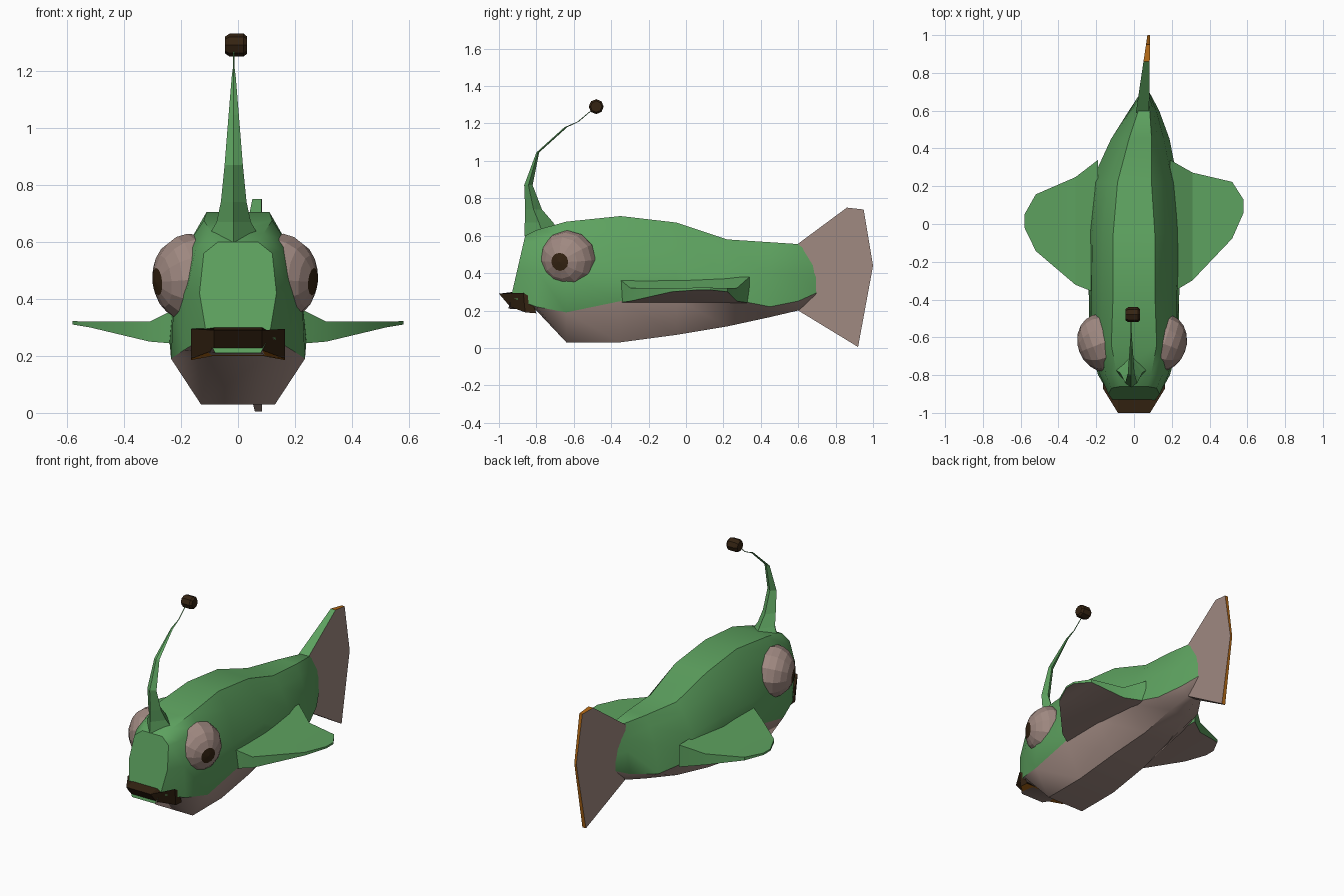
import bpy
import bmesh
import math
from mathutils import Matrix, Vector

if "Cube" in bpy.data.objects:
    bpy.data.objects.remove(bpy.data.objects["Cube"], do_unlink=True)


def make_material(name, rgb):
    mat = bpy.data.materials.new(name)
    mat.use_nodes = True
    colour = (*rgb, 1)
    mat.diffuse_color = colour
    mat.node_tree.nodes["Principled BSDF"].inputs["Base Color"].default_value = colour
    return mat


MATERIALS = [
    make_material("skin green", (0.11, 0.36, 0.115)),
    make_material("belly pink", (0.35, 0.25, 0.22)),
    make_material("dark brown", (0.035, 0.017, 0.006)),
    make_material("orange", (0.45, 0.14, 0.008)),
]
GREEN, PINK, BROWN, ORANGE = range(len(MATERIALS))


def finish(name, bm, smooth_angle=None):
    """Turn a bmesh into a named object carrying the shared palette."""
    mesh = bpy.data.meshes.new(name)
    bm.to_mesh(mesh)
    bm.free()
    for mat in MATERIALS:
        mesh.materials.append(mat)
    obj = bpy.data.objects.new(name, mesh)
    bpy.context.collection.objects.link(obj)
    if smooth_angle:
        bpy.ops.object.select_all(action="DESELECT")
        obj.select_set(True)
        bpy.context.view_layer.objects.active = obj
        bpy.ops.object.shade_smooth_by_angle(angle=math.radians(smooth_angle))
    return obj


def loft(name, rings, strip_colours, cap_colour, smooth_angle=None):
    """Skin a row of equal rings; each lengthwise strip has one colour."""
    bm = bmesh.new()
    rows = [[bm.verts.new(p) for p in ring] for ring in rings]
    count = len(rows[0])
    for a, b in zip(rows, rows[1:]):
        for j in range(count):
            k = (j + 1) % count
            face = bm.faces.new((a[j], a[k], b[k], b[j]))
            face.material_index = strip_colours[j]
    for cap in (rows[0], rows[-1]):
        bm.faces.new(cap).material_index = cap_colour
    bmesh.ops.recalc_face_normals(bm, faces=bm.faces)
    return finish(name, bm, smooth_angle)


def bend(y):
    """Sideways sweep of the rear body."""
    return 0.06 * min(max((y - 0.2) / 0.45, 0), 1)


# Body: y, then half-section (width, height) from crown to keel
SECTIONS = [
    (-.86, (.07, .6), (.12, .56), (.135, .42), (.11, .27), (.08, .21)),
    (-.8, (.09, .63), (.15, .57), (.18, .42), (.19, .22), (.1, .2)),
    (-.64, (.12, .675), (.17, .6), (.225, .4), (.235, .19), (.13, .03)),
    (-.35, (.11, .705), (.17, .6), (.225, .4), (.24, .25), (.13, .03)),
    (-.05, (.11, .67), (.165, .58), (.22, .42), (.25, .26), (.12, .07)),
    (.22, (.09, .58), (.14, .52), (.2, .4), (.23, .265), (.09, .115)),
    (.45, (.06, .565), (.09, .5), (.125, .4), (.155, .22), (.06, .165)),
    (.6, (.03, .555), (.05, .47), (.065, .39), (.08, .25), (.03, .2)),
    (.71, (.01, .46), (.012, .43), (.015, .38), (.015, .3), (.01, .29)),
]
body_rings = []
for index, (y, *half) in enumerate(SECTIONS):
    lean = 0.23 if index == 0 else 0
    crown = half[0][1]
    right = [(bend(y) + w, y + lean * (z - crown), z) for w, z in half]
    left = [(bend(y) - w, y + lean * (z - crown), z) for w, z in reversed(half)]
    body_rings.append(right + left)
loft("body", body_rings, [GREEN] * 3 + [PINK] * 3 + [GREEN] * 4, GREEN, 40)

# Tail fin: a tapering blade with a bright trailing edge
TAIL = [(.59, .55), (.86, .75), (.95, .74), (1, .44), (.92, .005), (.6, .2)]
tail_rings = []
for side in (-1, 1):
    ring = []
    for y, z in TAIL:
        t = (y - 0.59) / 0.41
        ring.append((0.045 + 0.033 * t + side * (0.035 - 0.028 * t), y, z))
    tail_rings.append(ring)
loft("tail_fin", tail_rings, [GREEN] + [ORANGE] * 3 + [PINK] * 2, PINK)

# Side fins: stations of x, front y, back y, top z, bottom z
FIN = [
    (.19, -.37, .34, .38, .24),
    (.31, -.31, .26, .32, .25),
    (.52, -.11, .19, .32, .3),
    (.58, .02, .09, .322, .31),
]
for side, name in ((1, "left_fin"), (-1, "right_fin")):
    fin_rings = []
    for x, front, back, top, low in FIN:
        shift = side * 0.1 * (x - 0.19)
        fin_rings.append([
            (side * x, front + shift, top), (side * x, back + shift, top),
            (side * x, back + shift, low), (side * x, front + shift, low)])
    loft(name, fin_rings, [GREEN, GREEN, PINK, GREEN], GREEN, 25)

# Mouth: lips wrapped across the snout with a bright underside
MIDDLE = [(-1, .29), (-.92, .3), (-.82, .2), (-.94, .22)]
CORNER = [(-.87, .295), (-.83, .27), (-.8, .185), (-.86, .19)]
mouth_rings = [[(x, y, z) for y, z in profile] for x, profile in (
    (-.165, CORNER), (-.085, MIDDLE), (.085, MIDDLE), (.165, CORNER))]
loft("mouth", mouth_rings, [BROWN, BROWN, ORANGE, BROWN], BROWN)

# Lure stalk: front y, back y, height, half width
STALK = [
    (-.865, -.66, .6, .1),
    (-.862, -.71, .67, .06),
    (-.86, -.77, .74, .045),
    (-.865, -.82, .87, .032),
    (-.8, -.785, 1.045, .018),
    (-.65, -.635, 1.18, .007),
    (-.58, -.572, 1.21, .003),
    (-.49, -.485, 1.285, .003),
]
stalk_rings = []
for front, back, z, w in STALK:
    mid = (front + back) / 2
    stalk_rings.append([(-.015, front, z), (w - .015, mid, z),
                        (-.015, back, z), (-w - .015, mid, z)])
loft("lure_stalk", stalk_rings, [GREEN] * 4, GREEN)

# Lure bulb: short faceted drum lying across the stalk tip
bulb_rings = []
for x, radius in ((-.045, .03), (-.03, .04), (.02, .04), (.032, .03)):
    bulb_rings.append([
        (x, radius * math.cos(a) - .48, radius * math.sin(a) + 1.29)
        for a in (math.tau * i / 8 for i in range(8))])
loft("lure_bulb", bulb_rings, [BROWN] * 8, BROWN)

# Eyes: faceted balls whose outward pole is the pupil
for name, side, x in (("left_eye", 1, .145), ("right_eye", -1, -.165)):
    bm = bmesh.new()
    radius = 0.157
    bmesh.ops.create_uvsphere(bm, u_segments=12, v_segments=10, radius=radius)
    for face in bm.faces:
        pupil = face.calc_center_median().z > radius * 0.94
        face.material_index = BROWN if pupil else PINK
    aim = Vector((side, -.38, -.1)).to_track_quat("Z", "Y").to_matrix().to_4x4()
    squash = Matrix.Diagonal((1, 1, .85, 1))
    place = Matrix.Translation((x, -.63, .472))
    bmesh.ops.transform(bm, matrix=place @ aim @ squash, verts=bm.verts)
    finish(name, bm)
